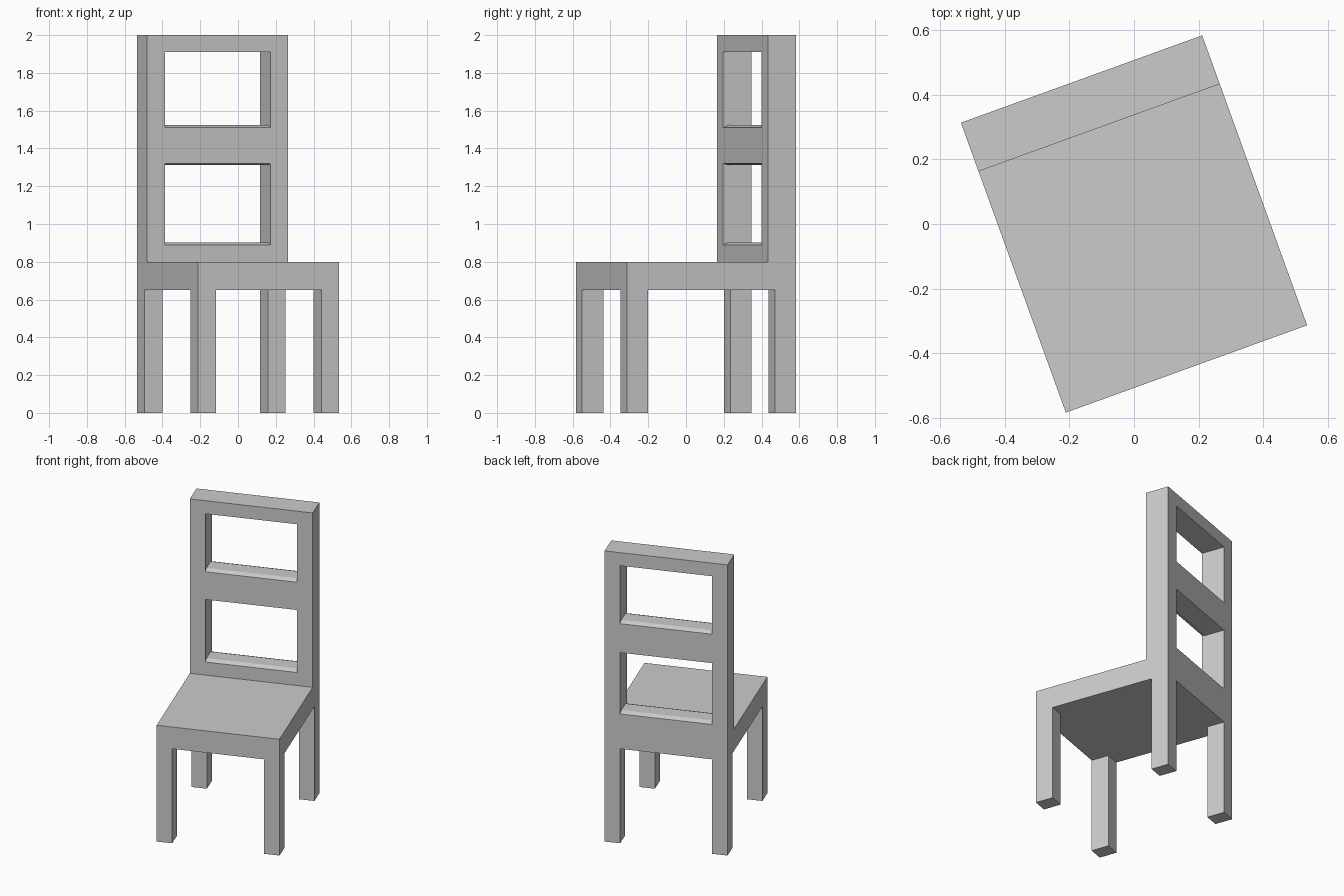
import bpy, bmesh, math
from mathutils import Matrix

if "Cube" in bpy.data.objects:
    bpy.data.objects.remove(bpy.data.objects["Cube"])

TURN = Matrix.Rotation(math.radians(19.9), 4, 'Z')
W, D = 0.397, 0.477          # half width, half depth
POST = 0.1                   # width of legs and back posts
LEG_D, BACK_D = 0.12, 0.16   # depth of legs and of the backrest
SEAT_Z0, SEAT_Z1, TOP = 0.65, 0.80, 2.0


def prism(name, profile, x0, x1):
    """Extrude a side profile of (y, z) points from x0 to x1."""
    bm = bmesh.new()
    face = bm.faces.new([bm.verts.new((x0, y, z)) for y, z in profile])
    ext = bmesh.ops.extrude_face_region(bm, geom=[face])
    verts = [v for v in ext["geom"] if isinstance(v, bmesh.types.BMVert)]
    bmesh.ops.translate(bm, verts=verts, vec=(x1 - x0, 0, 0))
    bmesh.ops.recalc_face_normals(bm, faces=bm.faces)
    bm.transform(TURN)
    mesh = bpy.data.meshes.new(name)
    bm.to_mesh(mesh)
    bm.free()
    obj = bpy.data.objects.new(name, mesh)
    bpy.context.collection.objects.link(obj)


def rect(y0, y1, z0, z1):
    return [(y0, z0), (y1, z0), (y1, z1), (y0, z1)]


# Seat slab
prism("seat", rect(-D, D, SEAT_Z0, SEAT_Z1), -W, W)

# Legs and back posts, left and right
yb = D - BACK_D
for side, x0 in (("left", -W), ("right", W - POST)):
    prism(f"front_leg_{side}", rect(-D, -D + LEG_D, 0, SEAT_Z0), x0, x0 + POST)
    prism(f"rear_leg_{side}", rect(D - LEG_D, D, 0, SEAT_Z0), x0, x0 + POST)
    prism(f"back_post_{side}", rect(yb, D, SEAT_Z1, TOP), x0, x0 + POST)

# Back rails; the lower two have bevelled upper edges
CY, CZ = 0.03, 0.013
xi = W - POST


def bevelled_top(z):
    return [(D, z - CZ), (D - CY, z), (yb + CY, z), (yb, z - CZ)]


prism("lower_rail", [(yb, SEAT_Z1), (D, SEAT_Z1)] + bevelled_top(0.903), -xi, xi)
prism("middle_rail", [(yb, 1.32), (yb + CY, 1.312), (D, 1.312)] + bevelled_top(1.524), -xi, xi)
prism("top_rail", rect(yb, D, 1.91, TOP), -xi, xi)
